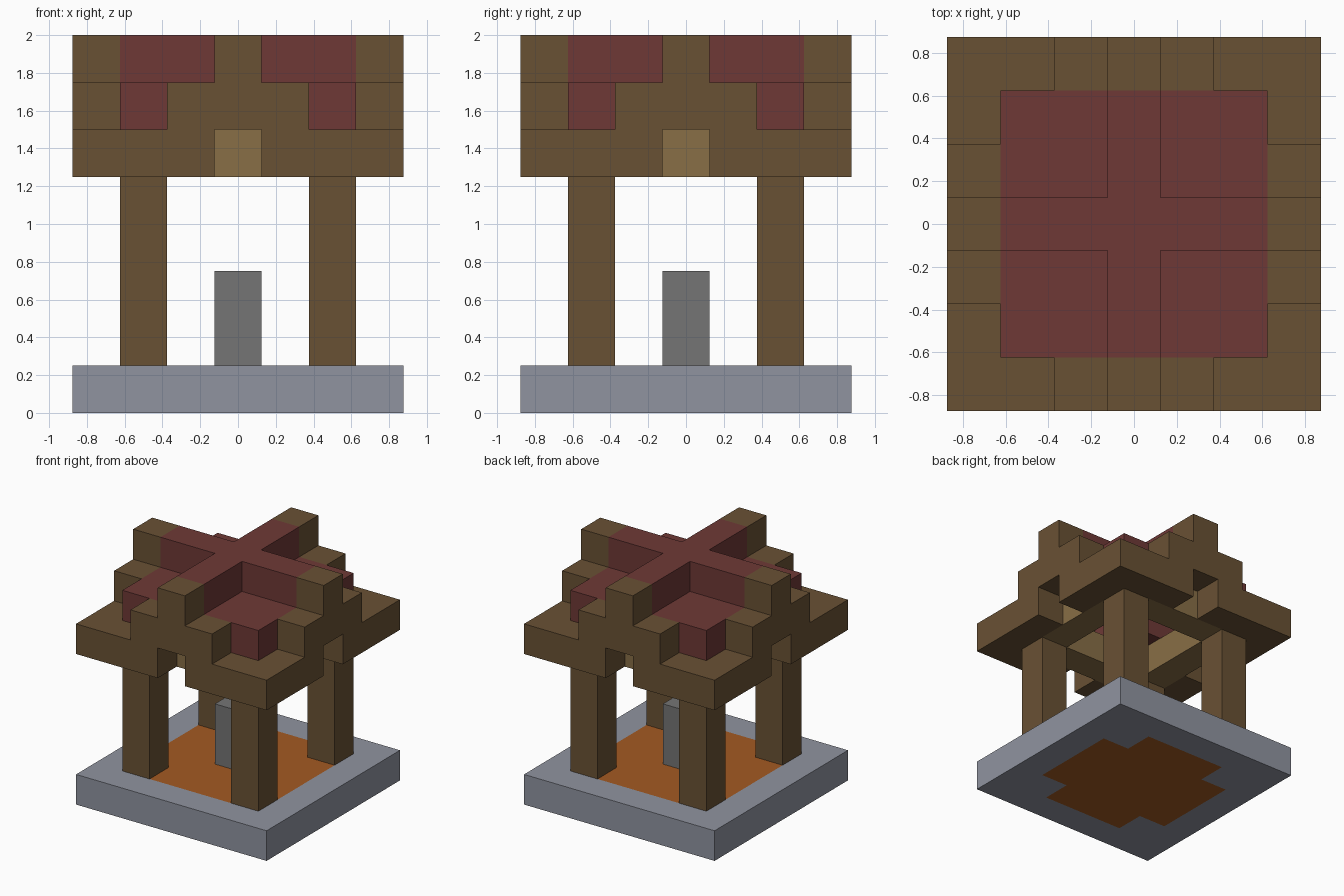
import bpy
import bmesh
from itertools import product
from mathutils import Vector

UNIT = 0.25

cube = bpy.data.objects.get("Cube")
if cube:
    bpy.data.objects.remove(cube, do_unlink=True)


def linear(hex_code):
    out = []
    for i in range(0, 6, 2):
        c = int(hex_code[i:i + 2], 16) / 255
        out.append(c / 12.92 if c < 0.04045 else ((c + 0.055) / 1.055) ** 2.4)
    return (*out, 1.0)


def make_material(name, hex_code):
    mat = bpy.data.materials.new(name)
    mat.use_nodes = True
    mat.diffuse_color = linear(hex_code)
    bsdf = next(n for n in mat.node_tree.nodes if n.type == 'BSDF_PRINCIPLED')
    bsdf.inputs["Base Color"].default_value = linear(hex_code)
    return mat


stone = make_material("blue grey stone", "9094A0")
iron = make_material("mid grey", "757575")
glow = make_material("orange", "A35A22")
timber = make_material("dark brown", "695134")
plank = make_material("light brown", "886E46")
tile = make_material("dark red", "6E3936")

part_of = {}     # block cell -> part name
material_of = {}  # part name -> material


def fill(part, mat, xs, ys, zs):
    """Fill inclusive block ranges, repeated at all four quarter turns."""
    material_of[part] = mat
    spans = [range(lo, hi + 1) for lo, hi in (xs, ys, zs)]
    for x, y, z in product(*spans):
        for _ in range(4):
            part_of[(x, y, z)] = part
            x, y = -y, x


# Base slab with a cross-shaped glowing bed
fill("base_slab", stone, (-3, 3), (-3, 3), (0, 0))
fill("glowing_bed", glow, (-1, 1), (-2, 2), (0, 0))

# Pedestal and corner posts
fill("pedestal", iron, (0, 0), (0, 0), (1, 2))
fill("corner_posts", timber, (2, 2), (2, 2), (1, 5))

# Beams joining the posts
fill("ring_beams", plank, (-1, 1), (-2, -2), (5, 5))

# Eaves, open at the middle of each side, with stepped gables above
fill("eaves", timber, (1, 3), (-3, -3), (5, 5))
fill("eaves", timber, (-3, -1), (-3, -3), (5, 5))
fill("gables", timber, (-1, 1), (-3, -3), (6, 6))
fill("gables", timber, (0, 0), (-3, -3), (7, 7))

# Roof corners and the raised cross ridge
fill("roof_corners", tile, (1, 2), (1, 2), (6, 6))
fill("roof_ridge", tile, (0, 0), (-2, 2), (7, 7))


def build(part):
    """Skin the exposed sides of one part's blocks."""
    bm = bmesh.new()
    verts = {}
    for cell in [c for c, p in part_of.items() if p == part]:
        for axis, side in product(range(3), (-1, 1)):
            normal = Vector((0, 0, 0))
            normal[axis] = side
            if tuple(int(a + b) for a, b in zip(cell, normal)) in part_of:
                continue
            u = Vector((0, 0, 0))
            u[(axis + 1) % 3] = 1
            v = normal.cross(u)
            middle = Vector(cell) + normal / 2
            ring = []
            for su, sv in ((-1, -1), (1, -1), (1, 1), (-1, 1)):
                p = middle + (u * su + v * sv) / 2
                p.z += 0.5
                key = tuple(round(c * 2) for c in p)
                if key not in verts:
                    verts[key] = bm.verts.new(p * UNIT)
                ring.append(verts[key])
            bm.faces.new(ring)
    # Merge flat runs of blocks into single faces
    bmesh.ops.dissolve_limit(bm, angle_limit=0.01, verts=bm.verts[:], edges=bm.edges[:])
    mesh = bpy.data.meshes.new(part)
    bm.to_mesh(mesh)
    bm.free()
    mesh.materials.append(material_of[part])
    bpy.context.collection.objects.link(bpy.data.objects.new(part, mesh))


for part in material_of:
    build(part)
